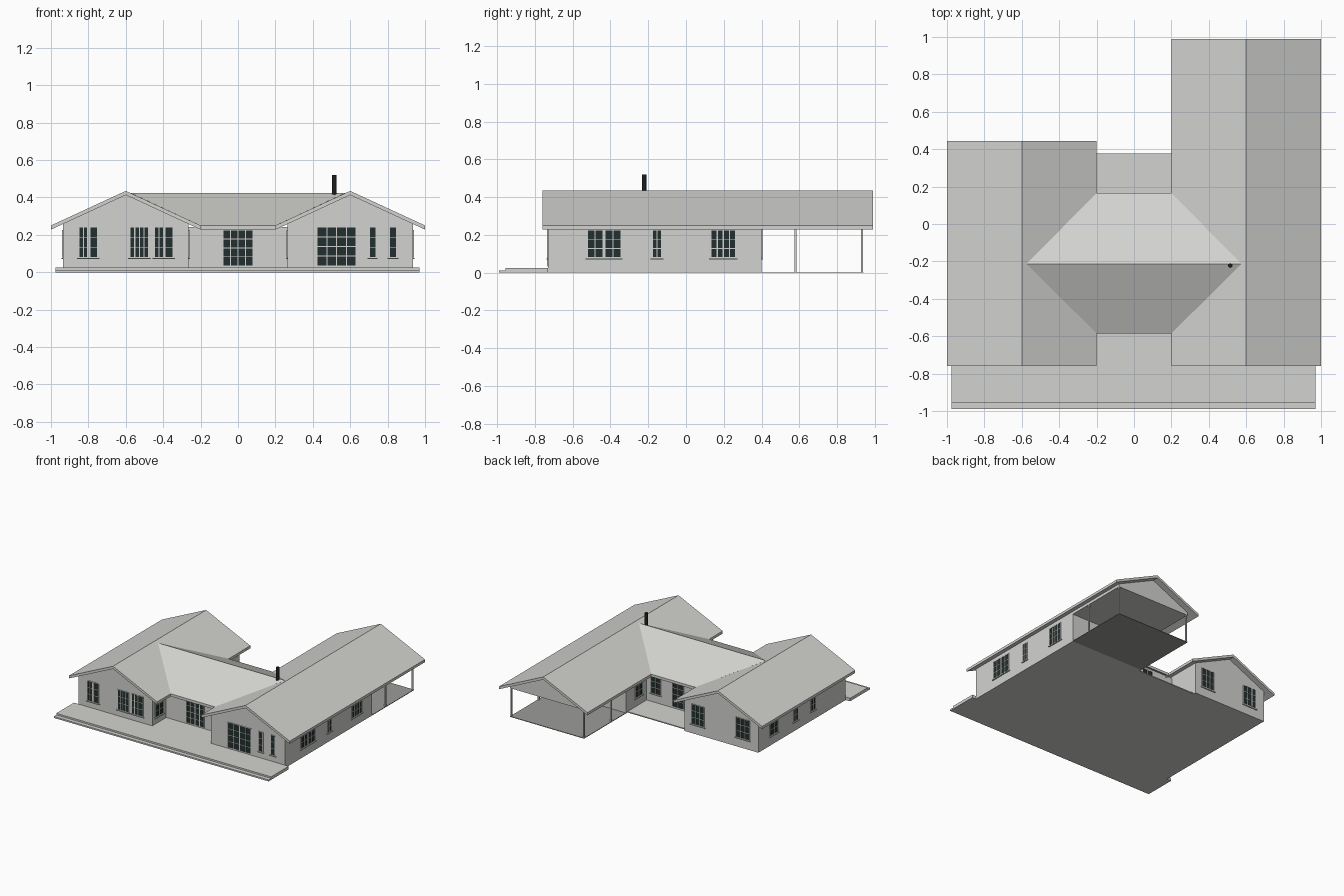
import bpy, bmesh
from mathutils import Vector

cube = bpy.data.objects.get("Cube")
if cube:
    bpy.data.objects.remove(cube, do_unlink=True)


def material(name, rgb):
    m = bpy.data.materials.new(name)
    m.use_nodes = True
    m.diffuse_color = (*rgb, 1)
    bsdf = next(n for n in m.node_tree.nodes if n.type == 'BSDF_PRINCIPLED')
    bsdf.inputs["Base Color"].default_value = (*rgb, 1)
    return m


GREY = material("pale grey", (0.65, 0.65, 0.63))
GLASS = material("dark glass", (0.017, 0.028, 0.028))
PAVING = material("carport paving grey", (0.33, 0.33, 0.32))
BLACK = material("flue black", (0.012, 0.014, 0.014))


def finish(bm, name, *mats):
    bmesh.ops.recalc_face_normals(bm, faces=bm.faces)
    mesh = bpy.data.meshes.new(name)
    bm.to_mesh(mesh)
    bm.free()
    for m in mats:
        mesh.materials.append(m)
    ob = bpy.data.objects.new(name, mesh)
    bpy.context.scene.collection.objects.link(ob)
    return ob


def add_box(bm, lo, hi, mat=0):
    lo, hi = Vector(lo), Vector(hi)
    verts = bmesh.ops.create_cube(bm, size=1)["verts"]
    for v in verts:
        v.co = Vector(lo[i] if v.co[i] < 0 else hi[i] for i in range(3))
    for f in {f for v in verts for f in v.link_faces}:
        f.material_index = mat


def box(name, lo, hi, mat=GREY):
    bm = bmesh.new()
    add_box(bm, lo, hi)
    return finish(bm, name, mat)


def prism(name, profile, offset, mat=GREY):
    """Extrude a closed 3D outline along an offset."""
    bm = bmesh.new()
    face = bm.faces.new([bm.verts.new(p) for p in profile])
    new = bmesh.ops.extrude_face_region(bm, geom=[face])["geom"]
    bmesh.ops.translate(bm, vec=offset,
                        verts=[g for g in new if isinstance(g, bmesh.types.BMVert)])
    return finish(bm, name, mat)


# Shared dimensions
EAVE, RIDGE, THICK = 0.25, 0.435, 0.022
AXIS, SPAN, HALF = 0.6, 0.4, 0.335
FRONT, BACK = -0.73, 0.40
PITCH = (RIDGE - EAVE) / SPAN
APEX = RIDGE - THICK
SIDE = APEX - PITCH * HALF


def wing_block(name, cx, y0, y1, z0):
    pts = [(-HALF, z0), (HALF, z0), (HALF, SIDE), (0, APEX), (-HALF, SIDE)]
    prism(name, [(cx + x, y0, z) for x, z in pts], (0, y1 - y0, 0))


def wing_roof(name, cx, y0, y1):
    top = [(-SPAN, EAVE), (0, RIDGE), (SPAN, EAVE)]
    pts = top + [(x, z - THICK) for x, z in reversed(top)]
    prism(name, [(cx + x, y0, z) for x, z in pts], (0, y1 - y0, 0))


# Wings, carport gable and roofs
wing_block("left_wing_walls", AXIS, FRONT, BACK, 0)
wing_block("right_wing_walls", -AXIS, FRONT, BACK, 0)
wing_block("carport_gable", AXIS, BACK, 0.94, 0.235)
wing_roof("long_wing_roof", AXIS, -0.76, 0.99)
wing_roof("short_wing_roof", -AXIS, -0.76, 0.445)

# Link building between the wings
LINK_FRONT, LINK_BACK = -0.55, 0.13
box("link_walls", (-0.27, LINK_FRONT, 0), (0.27, LINK_BACK, 0.243))
for name, eave_y in (("link_roof_front", -0.585), ("link_roof_back", 0.165)):
    outline = [(-0.2, eave_y, EAVE), (0.2, eave_y, EAVE),
               (0.575, -0.213, 0.424), (-0.575, -0.213, 0.424)]
    prism(name, outline, (0, 0, -THICK))

# Floors and front steps
box("floor_slab", (-0.935, FRONT, 0), (0.935, 0.378, 0.008))
box("lower_step", (-0.975, -0.99, 0), (0.97, FRONT, 0.012))
box("front_terrace", (-0.975, -0.957, 0.012), (0.97, FRONT, 0.025))
box("entry_terrace", (-0.265, FRONT, 0.008), (0.265, LINK_FRONT, 0.025))
box("carport_floor", (0.265, BACK, 0), (0.935, 0.94, 0.005), PAVING)

# Carport posts
for y in (0.58, 0.932):
    for x in (0.272, 0.928):
        box("carport_post", (x - 0.006, y - 0.006, 0), (x + 0.006, y + 0.006, 0.237))

# Flue
bm = bmesh.new()
bmesh.ops.create_cone(bm, cap_ends=True, segments=16, radius1=0.012, radius2=0.012, depth=0.12)
bmesh.ops.translate(bm, vec=(0.515, -0.222, 0.46), verts=bm.verts)
flue = finish(bm, "flue", BLACK)
for p in flue.data.polygons:
    p.use_smooth = len(p.vertices) == 4


def window(name, axis, sign, wall, a0, a1, z0, z1, cols, rows=3, sill=True):
    """Glass plate with raised bars on a wall facing sign * axis."""
    bm = bmesh.new()

    def plate(u0, u1, v0, v1, depth, mat):
        w0, w1 = sorted((wall - sign * 0.002, wall + sign * depth))
        if axis == 'x':
            add_box(bm, (w0, u0, v0), (w1, u1, v1), mat)
        else:
            add_box(bm, (u0, w0, v0), (u1, w1, v1), mat)

    plate(a0, a1, z0, z1, 0.002, 1)
    for i in range(cols + 1):
        u = a0 + (a1 - a0) * i / cols
        plate(u - 0.003, u + 0.003, z0, z1, 0.005, 0)
    for j in range(rows + 1):
        v = z0 + (z1 - z0) * j / rows
        plate(a0, a1, v - 0.002, v + 0.002, 0.004, 0)
    if sill:
        plate(a0 - 0.01, a1 + 0.01, z0 - 0.01, z0 - 0.004, 0.009, 0)
    finish(bm, name, GREY, GLASS)


# Front windows and glazed doors
for a0, a1, cols in ((-0.85, -0.803, 2), (-0.792, -0.75, 1), (-0.577, -0.478, 4),
                     (-0.448, -0.398, 2), (-0.39, -0.348, 1),
                     (0.703, 0.737, 1), (0.81, 0.849, 1)):
    window("front_window", 'y', -1, FRONT, a0, a1, 0.08, 0.24, cols)
window("living_room_doors", 'y', -1, FRONT, 0.423, 0.632, 0.035, 0.24, 4, 4, False)
window("entry_doors", 'y', -1, LINK_FRONT, -0.08, 0.08, 0.035, 0.225, 4, 4, False)

# Windows beside the entry
for sign in (-1, 1):
    window("entry_side_window", 'x', -sign, sign * 0.265, -0.69, -0.59, 0.08, 0.225, 2)

# Long outer side
for a0, a1, cols in ((-0.523, -0.44, 2), (-0.428, -0.345, 2),
                     (-0.178, -0.13, 2), (0.133, 0.262, 4)):
    window("long_side_window", 'x', 1, 0.935, a0, a1, 0.08, 0.225, cols)

# Short outer side
for a0, a1 in ((0.15, 0.25), (-0.11, -0.055), (-0.335, -0.28)):
    window("short_side_window", 'x', -1, -0.935, a0, a1, 0.08, 0.225, 2)

# Rear windows and courtyard openings
for a0, a1 in ((-0.445, -0.33), (-0.855, -0.735)):
    window("rear_window", 'y', 1, BACK, a0, a1, 0.08, 0.24, 3)
window("courtyard_window", 'x', -1, 0.265, 0.19, 0.28, 0.08, 0.225, 2)
window("kitchen_window", 'y', 1, LINK_BACK, 0.14, 0.225, 0.08, 0.225, 2)
window("courtyard_doors", 'y', 1, LINK_BACK, -0.07, 0.03, 0.02, 0.225, 2, 4, False)
